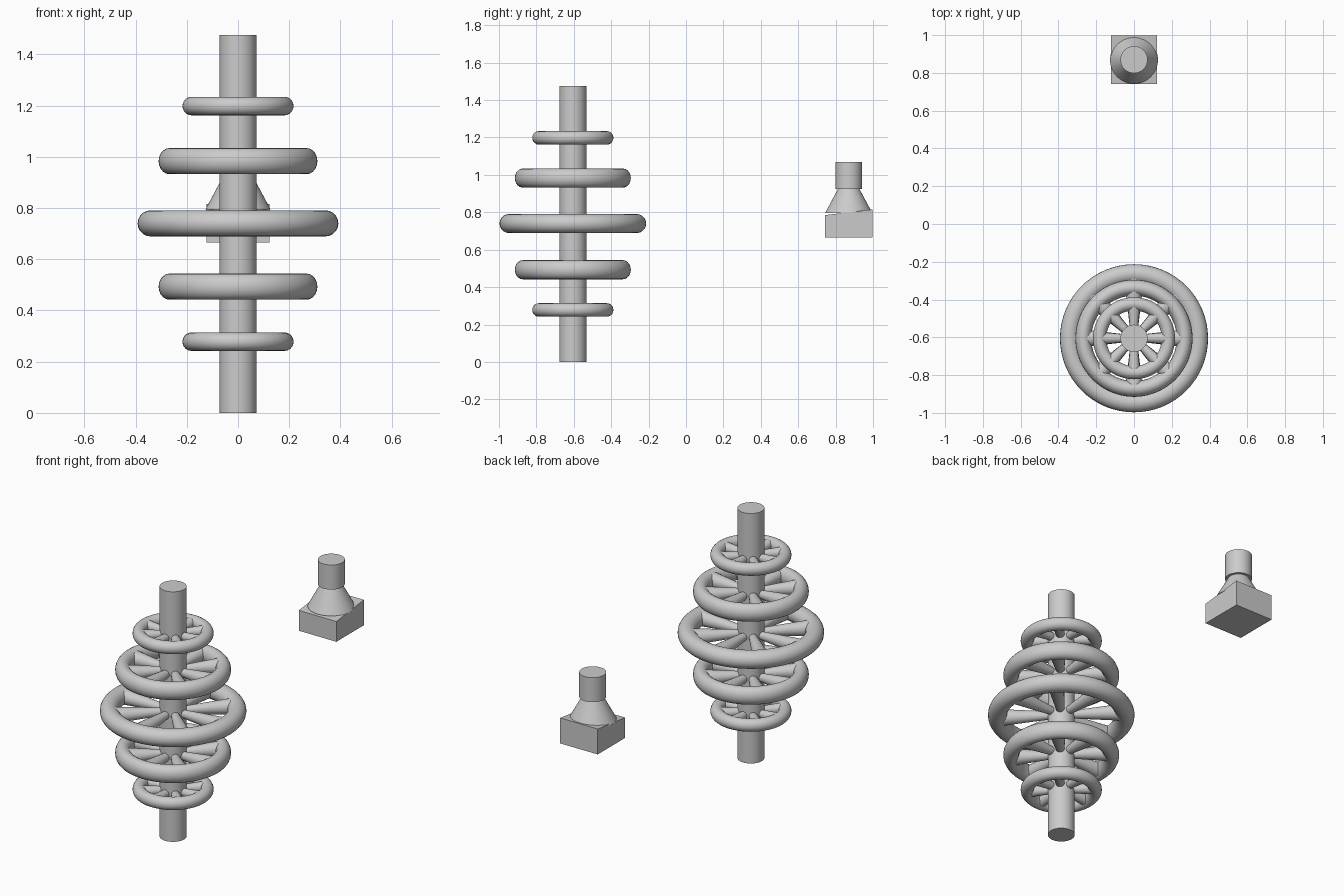
import bpy, math
from mathutils import Vector

cube = bpy.data.objects.get("Cube")
if cube:
    bpy.data.objects.remove(cube, do_unlink=True)

grey = bpy.data.materials.new("light_grey")
grey.use_nodes = True
colour = (0.6, 0.6, 0.6, 1)
grey.diffuse_color = colour
grey.node_tree.nodes["Principled BSDF"].inputs["Base Color"].default_value = colour


def finish(name, smooth=True):
    ob = bpy.context.object
    ob.name = name
    ob.data.materials.append(grey)
    if smooth:
        bpy.ops.object.shade_smooth_by_angle(angle=math.radians(40))
    return ob


def tapered_rod(name, start, end, r1, r2, sides=32):
    start, end = Vector(start), Vector(end)
    axis = end - start
    bpy.ops.mesh.primitive_cone_add(
        vertices=sides, radius1=r1, radius2=r2, depth=axis.length,
        location=(start + end) / 2,
        rotation=axis.to_track_quat('Z', 'Y').to_euler())
    return finish(name)


# Central column of the ring tower
TOWER_Y = -0.605
tapered_rod("column", (0, TOWER_Y, 0), (0, TOWER_Y, 1.475), 0.072, 0.072, 48)


# Spoked rings: height, major radius, tube half width, tube half height
def spoked_ring(label, z, major, width, height):
    bpy.ops.mesh.primitive_torus_add(
        location=(0, TOWER_Y, z), major_radius=major, minor_radius=width,
        major_segments=64, minor_segments=20)
    bpy.context.object.scale.z = height / width
    finish(label + "_ring")
    for i in range(8):
        a = i * math.pi / 4
        d = Vector((math.cos(a), math.sin(a), 0))
        hub = Vector((0, TOWER_Y, z))
        tapered_rod(f"{label}_spoke_{i + 1}", hub + d * 0.04, hub + d * major,
                    0.02, height * 0.92, 20)


spoked_ring("middle", 0.74, 0.341, 0.051, 0.051)
for side, sign in (("upper", 1), ("lower", -1)):
    spoked_ring(side + "_large", 0.738 + sign * 0.245, 0.268, 0.042, 0.051)
    spoked_ring(side + "_small", 0.738 + sign * 0.46, 0.182, 0.035, 0.036)

# Separate block with a sloping top
BLOCK_Y = 0.87
bpy.ops.mesh.primitive_cube_add(size=1, location=(0, BLOCK_Y, 0.74))
block = finish("block", False)
block.scale = (0.245, 0.256, 0.15)
for v in block.data.vertices:
    if v.co.z > 0 and v.co.y < 0:
        v.co.z -= 0.2

# Flared neck and cap above the block
tapered_rod("flared_neck", (0, BLOCK_Y, 0.795), (0, BLOCK_Y, 0.935), 0.127, 0.052, 48)
tapered_rod("cap", (0, BLOCK_Y, 0.925), (0, BLOCK_Y, 1.07), 0.072, 0.072, 48)
